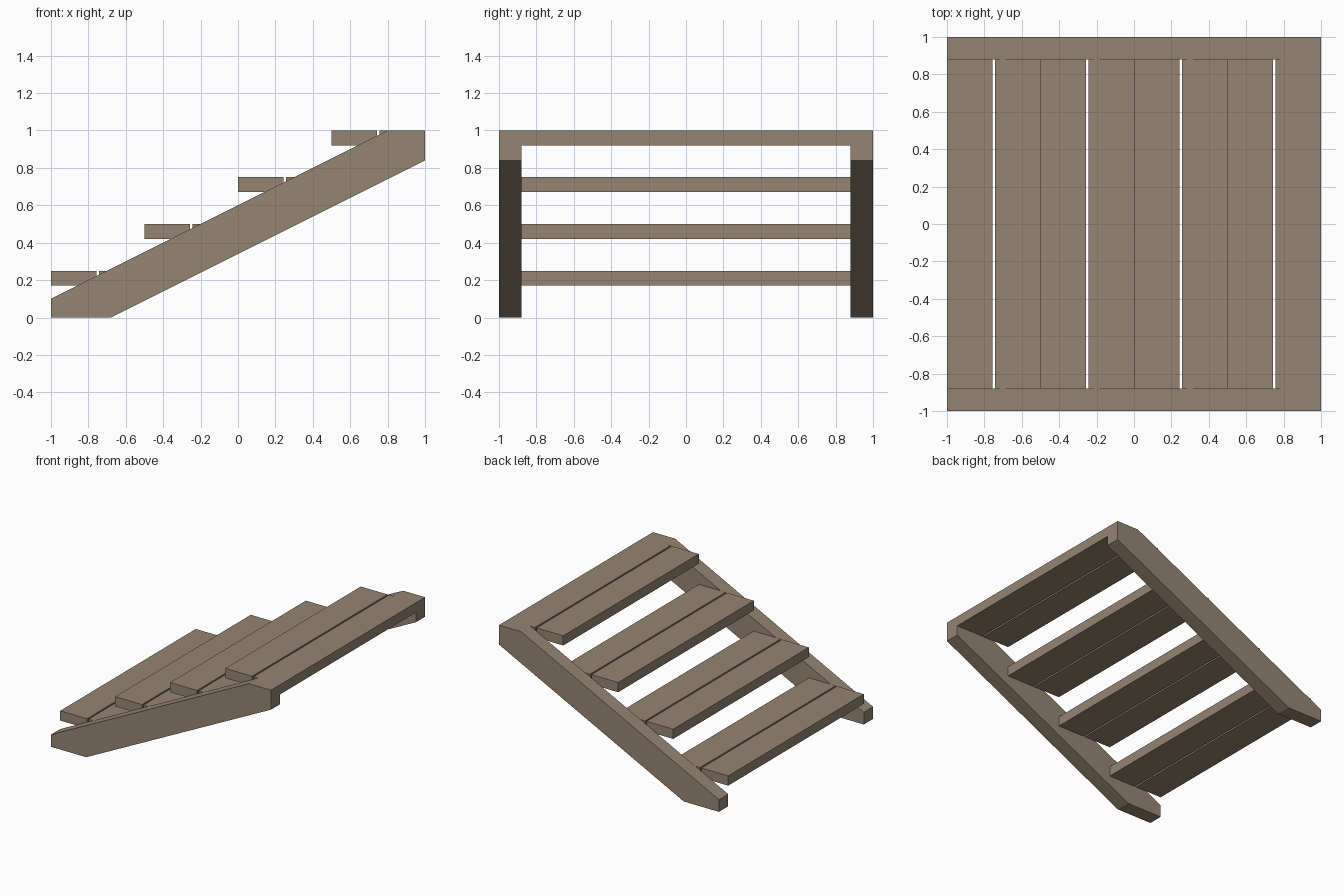
import bpy
import bmesh
from mathutils import Vector

cube = bpy.data.objects.get("Cube")
if cube:
    bpy.data.objects.remove(cube, do_unlink=True)

wood = bpy.data.materials.new("weathered_wood")
wood.use_nodes = True
color = (0.30, 0.235, 0.175, 1)
wood.diffuse_color = color
wood.node_tree.nodes["Principled BSDF"].inputs["Base Color"].default_value = color


def extrude_profile(name, profile, y0, y1):
    """Extrude an x-z outline along y from y0 to y1."""
    bm = bmesh.new()
    face = bm.faces.new([bm.verts.new((x, y0, z)) for x, z in profile])
    result = bmesh.ops.extrude_face_region(bm, geom=[face])
    moved = [v for v in result["geom"] if isinstance(v, bmesh.types.BMVert)]
    bmesh.ops.translate(bm, verts=moved, vec=Vector((0, y1 - y0, 0)))
    bmesh.ops.recalc_face_normals(bm, faces=bm.faces)
    mesh = bpy.data.meshes.new(name)
    bm.to_mesh(mesh)
    bm.free()
    mesh.materials.append(wood)
    obj = bpy.data.objects.new(name, mesh)
    bpy.context.collection.objects.link(obj)
    return obj


INNER = 0.88
STEPS = 4
BOARD_THICKNESS = 0.08

# Sloped side beams with level feet and plumb ends
beam = [(-1, 0), (-0.68, 0), (1, 0.84), (1, 1), (0.8, 1), (-1, 0.1)]
extrude_profile("front_stringer", beam, -1, -INNER)
extrude_profile("back_stringer", beam, INNER, 1)

# Two narrow-gapped boards for every tread
for i in range(STEPS):
    x = -1 + 0.5 * i
    top = 0.25 * (i + 1)
    low = top - BOARD_THICKNESS
    for part, a, b in (("outer", x, x + 0.243), ("inner", x + 0.257, x + 0.5)):
        extrude_profile(f"tread_{i + 1}_{part}_board",
                        [(a, low), (b, low), (b, top), (a, top)], -INNER, INNER)
